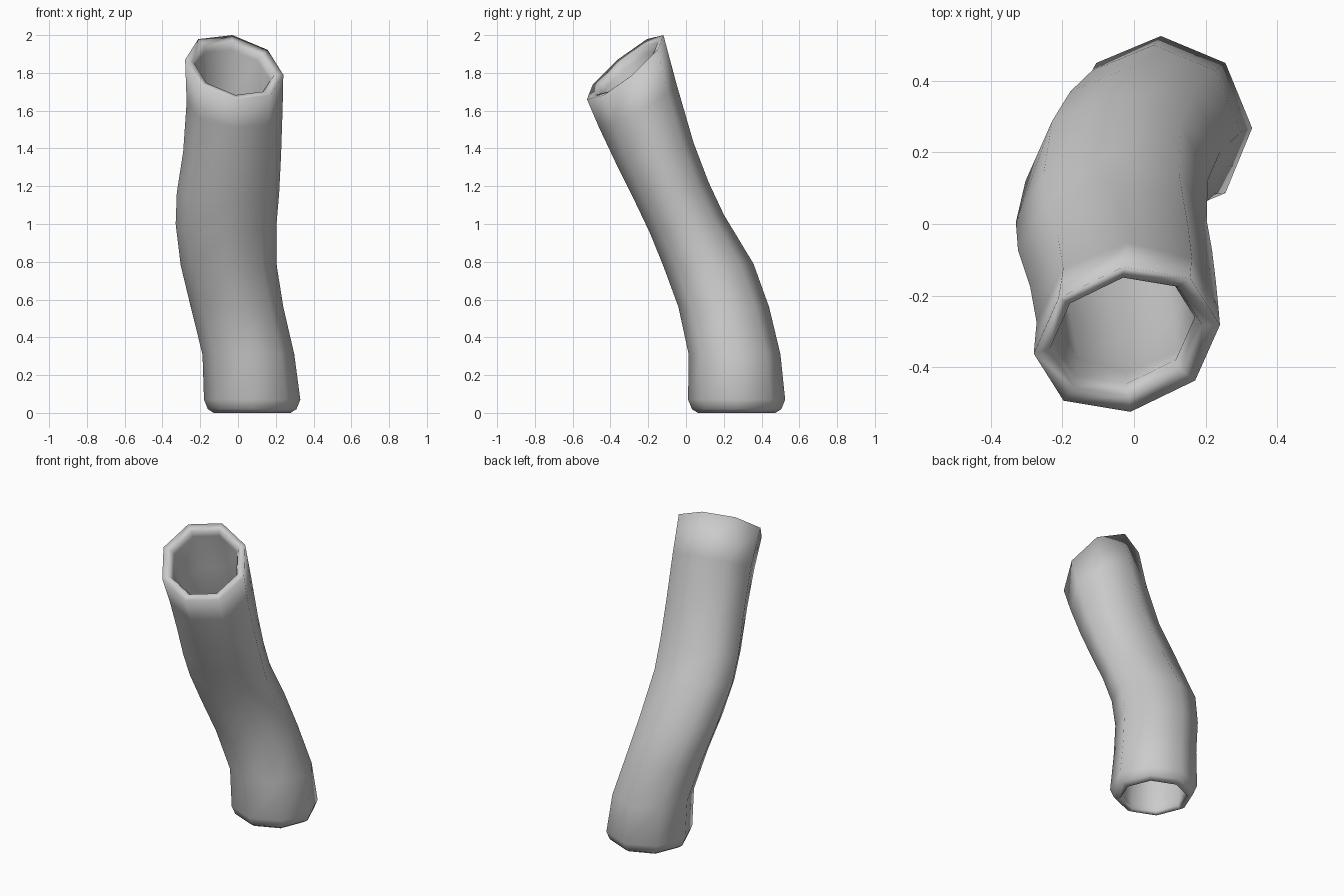
import bpy, bmesh, math
from mathutils import Vector as V

if "Cube" in bpy.data.objects:
    bpy.data.objects.remove(bpy.data.objects["Cube"])

SIDES = 8

# Cross-sections from bottom to top: centre, half-width vector, half-depth vector
SECTIONS = [
    ((.075, .268, .07), (.255, 0, 0), (0, .257, 0)),
    ((.055, .257, .31), (.243, 0, 0), (0, .243, 0)),
    ((-.005, .20, .56), (.245, 0, 0), (0, .240, 0)),
    ((-.049, .12, .78), (.254, 0, 0), (0, .237, .01)),
    ((-.063, .005, 1.0), (.267, 0, 0), (0, .195, .05)),
    ((-.053, -.073, 1.165), (.271, 0, 0), (0, .193, .055)),
    ((-.031, -.165, 1.375), (.259, .01, -.01), (0, .205, .055)),
    ((-.018, -.255, 1.625), (.254, .02, -.02), (0, .205, .115)),
    ((-.02, -.322, 1.83), (.26, .04, -.04), (-.01, .2025, .17)),
]
SECTIONS = [tuple(V(p) for p in s) for s in SECTIONS]


def ring(bm, section, scale=1.0, shift=0.0):
    """Octagonal loop, scaled in its plane and shifted along its normal."""
    c, u, v = section
    c = c + u.cross(v).normalized() * shift
    angles = [2 * math.pi * i / SIDES for i in range(SIDES)]
    return [bm.verts.new(c + (u * math.cos(a) + v * math.sin(a)) * scale) for a in angles]


bm = bmesh.new()
bottom, top = SECTIONS[0], SECTIONS[-1]

# Outer wall, top rim, inner wall, then the rounded bottom rim
loops = [ring(bm, s) for s in SECTIONS]
loops += [ring(bm, top, .82, -.01), ring(bm, top, .77, -.05)]
loops += [ring(bm, s, .77) for s in reversed(SECTIONS[:-1])]
loops += [ring(bm, bottom, .74, -.05), ring(bm, bottom, .80, -.07), ring(bm, bottom, .92, -.05)]

# Skin neighbouring loops into one closed shell
for a, b in zip(loops, loops[1:] + loops[:1]):
    for i in range(SIDES):
        j = (i + 1) % SIDES
        bm.faces.new((a[i], a[j], b[j], b[i]))
bmesh.ops.recalc_face_normals(bm, faces=bm.faces)
for f in bm.faces:
    f.smooth = True

mesh = bpy.data.meshes.new("bent_pipe")
bm.to_mesh(mesh)
bm.free()
bpy.context.collection.objects.link(bpy.data.objects.new("bent_pipe", mesh))
